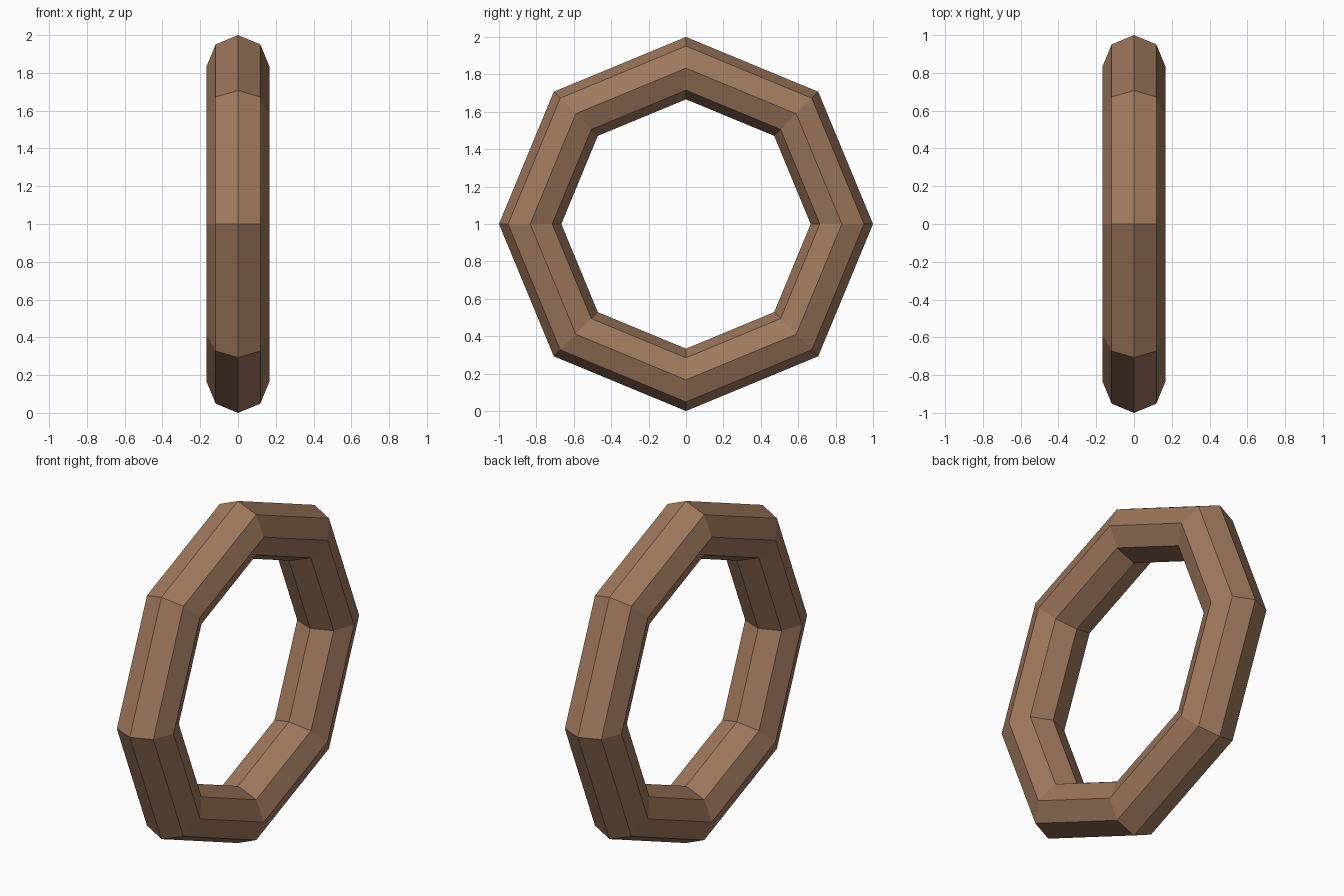
import bpy
from math import pi

if "Cube" in bpy.data.objects:
    bpy.data.objects.remove(bpy.data.objects["Cube"])

# Low-poly ring standing upright, axis along x
bpy.ops.mesh.primitive_torus_add(
    major_segments=8, minor_segments=8,
    major_radius=0.8333, minor_radius=0.1667,
    location=(0, 0, 1), rotation=(0, pi / 2, 0))
ring = bpy.context.object
ring.name = "ring"
bpy.ops.object.transform_apply(location=False, rotation=True, scale=True)
bpy.ops.object.shade_flat()

# Brown finish
brown = bpy.data.materials.new("brown")
brown.diffuse_color = (0.35, 0.19, 0.11, 1)
brown.use_nodes = True
brown.node_tree.nodes["Principled BSDF"].inputs["Base Color"].default_value = brown.diffuse_color
ring.data.materials.append(brown)
